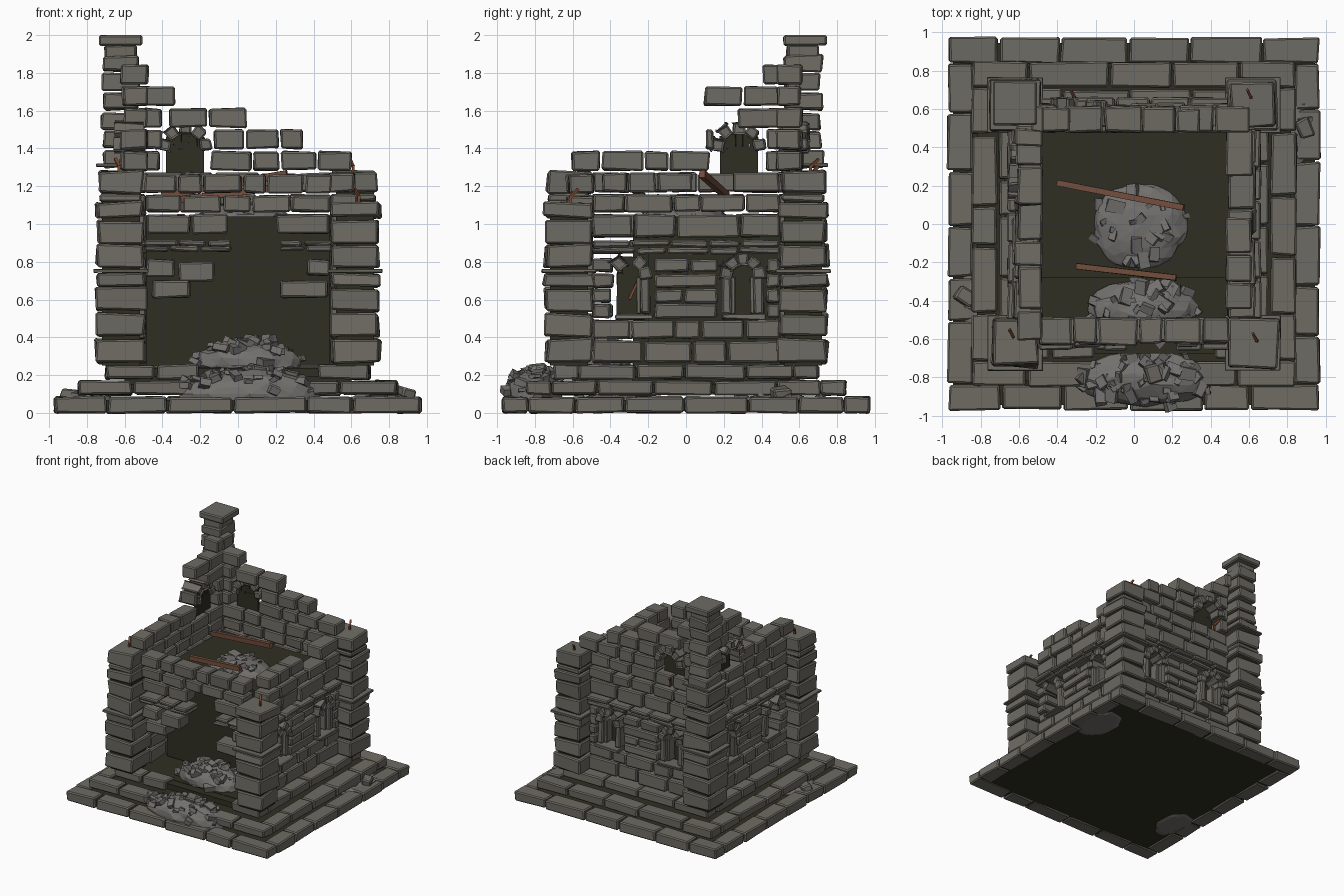
import bpy, bmesh, math, random
from mathutils import Vector, Matrix, Euler

random.seed(7)
rnd = random.uniform
if "Cube" in bpy.data.objects:
    bpy.data.objects.remove(bpy.data.objects["Cube"])


def material(name, rgb):
    m = bpy.data.materials.new(name)
    m.use_nodes = True
    m.diffuse_color = (*rgb, 1)
    m.node_tree.nodes["Principled BSDF"].inputs["Base Color"].default_value = (*rgb, 1)
    return m


STONE = material("grey stone", (.155, .147, .125))
DARK = material("dark mortar", (.028, .028, .017))
RUBBLE = material("rubble grey", (.17, .165, .155))
WOOD = material("old wood", (.17, .075, .045))
RUST = material("rusty iron", (.2, .07, .03))


def finish(bm, name, mat):
    me = bpy.data.meshes.new(name)
    bm.to_mesh(me)
    bm.free()
    me.materials.append(mat)
    bpy.context.collection.objects.link(bpy.data.objects.new(name, me))


def block(bm, c, size, rot=None, jit=.006, bev=.009):
    """Worn block: a box with uneven corners and chamfered edges."""
    vs = bmesh.ops.create_cube(bm, size=1)["verts"]
    rot = rot or Matrix.Identity(3)
    for v in vs:
        p = Vector(a * s + rnd(-jit, jit) for a, s in zip(v.co, size))
        v.co = rot @ p + Vector(c)
    if bev:
        edges = list({e for v in vs for e in v.link_edges})
        bmesh.ops.bevel(bm, geom=edges, offset=bev, segments=1, affect='EDGES')


def beam(bm, a, b, w, h):
    a, b = Vector(a), Vector(b)
    rot = (b - a).to_track_quat('X', 'Z').to_matrix()
    block(bm, (a + b) / 2, ((b - a).length, w, h), rot, .002, 0)


def place(side, u, d):
    """Point at u along a wall and d outwards from the middle."""
    return {"front": (u, -d), "back": (u, d), "right": (d, u), "left": (-d, u)}[side]


def slab(bm, side, u0, u1, d0, d1, z0, z1, **kw):
    x, y = place(side, (u0 + u1) / 2, (d0 + d1) / 2)
    w, d = u1 - u0, d1 - d0
    size = (w, d, z1 - z0) if side in ("front", "back") else (d, w, z1 - z0)
    block(bm, (x, y, (z0 + z1) / 2), size, **kw)


def row(bm, side, u0, u1, z0, z1, n=1, d0=.49, d1=.625, wob=.012):
    """Course of n stones of uneven length."""
    cuts = [u0] + [u0 + (u1 - u0) * (i + rnd(-.2, .2)) / n for i in range(1, n)] + [u1]
    for a, b in zip(cuts, cuts[1:]):
        slab(bm, side, a + .006, b - .006, d0, d1 + rnd(-wob, wob), z0, z1)


# stepped base: ring of stones round a dark fill
bm, fill = bmesh.new(), bmesh.new()
for out, z0, z1, n in ((.97, 0, .085, 6), (.845, .095, .17, 5), (.7, .18, .255, 4)):
    block(fill, (0, 0, (z0 + z1) / 2 - .004), (out * 2 - .05, out * 2 - .05, z1 - z0 - .028), jit=0, bev=0)
    for s in ("front", "back", "right", "left"):
        e = out if s in ("front", "back") else out - .13
        if s == "front" and n == 4:
            row(bm, s, -e, -.2, z0, z1, 2, out - .13, out, .004)
            row(bm, s, .42, e, z0, z1, 1, out - .13, out, .004)
        else:
            row(bm, s, -e, e, z0, z1, n, out - .13, out, .004)
block(fill, (0, 0, .19), (1.2, 1.2, .1), jit=0, bev=0)
finish(bm, "base_steps", STONE)
finish(fill, "base_fill", DARK)

# corner pillars with a thin ledge half way up
COURSES = ((.265, .39), (.405, .525), (.54, .66), (.67, .735),
           (.775, .89), (.9, 1.02), (1.035, 1.115), (1.165, 1.28))
for px, py, name in ((-1, -1, "front_right"), (1, -1, "front_left"),
                     (-1, 1, "back_right"), (1, 1, "back_left")):
    bm = bmesh.new()
    x, y = px * .62, py * .62
    low = name == "front_left"
    for z0, z1 in COURSES[:7 if low else 8]:
        w = .25 + rnd(-.015, .015)
        if z0 > 1.1:
            w = .23
        block(bm, (x, y, (z0 + z1) / 2), (w, w, z1 - z0), Matrix.Rotation(rnd(-.05, .05), 3, 'Z'), .01)
    if not low:
        block(bm, (x, y, 1.14), (.22, .22, .04))
    block(bm, (x, y, .752), (.29, .29, .018), jit=.002, bev=.003)
    if name == "back_right":
        # tall broken corner with its cap
        for i in range(6):
            z = 1.345 + i * .101
            block(bm, (x, y, z), (rnd(.18, .21), rnd(.18, .21), .088), jit=.01)
        block(bm, (x, y, 1.312), (.26, .26, .016), jit=.002, bev=.003)
        block(bm, (x, y, 1.912), (.17, .17, .07))
        block(bm, (x, y + .01, 1.972), (.23, .23, .055), jit=.002)
    finish(bm, name + "_pillar", STONE)
    bm = bmesh.new()
    top = 1.1 if low else 1.22
    block(bm, (x, y, (top + .25) / 2), (.2, .2, top - .25), jit=0, bev=0)
    finish(bm, name + "_pillar_core", DARK)


# arched window frame
def arch(bm, side, u, z, r, keep):
    for i in keep:
        t = math.radians(10 + i * 40)
        du, dz = math.cos(t) * r, math.sin(t) * r
        x, y = place(side, u + du, .575)
        across = side in ("front", "back")
        rot = Matrix.Rotation(-t if across else t, 3, 'Y' if across else 'X')
        size = (.065, .14, .06) if across else (.14, .065, .06)
        block(bm, (x, y, z + dz), size, rot)


def window(bm, side, u, broken):
    for s in (-1, 1):
        if broken and s < 0:
            continue
        slab(bm, side, u + s * .085 - .026, u + s * .085 + .026, .5, .63, .525, .72)
        slab(bm, side, u + s * .05 - .012, u + s * .05 + .012, .52, .6, .525, .72, bev=.004, jit=.002)
    slab(bm, side, u - (.07 if broken else .11), u + .12, .5, .66, .495, .522, bev=.004)
    arch(bm, side, u, .725, .088, (0, 1, 3) if broken else range(5))


# side and back walls of the lower storey
for side in ("right", "left", "back"):
    bm = bmesh.new()
    ragged = side != "back"
    row(bm, side, -.5, .5, .265, .38, 4)
    row(bm, side, -.5, .5, .395, .49, 5)
    for i in range(4):
        z = .505 + i * .08
        row(bm, side, -.5, rnd(-.4, -.375) if ragged else -.42, z, z + .07)
        row(bm, side, -.17, .17, z, z + .07, 1 + i % 2)
        row(bm, side, .42, .5, z, z + .07)
    for z, d in ((.842, .645), (.88, .66)):
        row(bm, side, -.5, .5, z, z + .033, 5, d1=d, wob=.002)
    row(bm, side, -.5, .5, .93, 1.05, 4)
    row(bm, side, -.5, .5, 1.065, 1.155, 5)
    for u in (-.3, .3):
        window(bm, side, u, ragged and u < 0)
    finish(bm, side + "_wall", STONE)

# front wall with its ragged breach
bm = bmesh.new()
for u0, u1, z0, z1, n in ((-.46, -.25, .61, .7, 1), (.22, .48, .61, .7, 1),
                          (-.49, -.33, .72, .81, 1), (-.32, -.12, .7, .8, 1), (.36, .49, .73, .81, 1),
                          (-.49, -.05, .95, 1.05, 2), (.2, .49, .95, 1.05, 1),
                          (-.49, .49, 1.065, 1.15, 5), (-.5, .5, 1.165, 1.26, 6)):
    row(bm, "front", u0, u1, z0, z1, n)
for z in (.855, .885):
    row(bm, "front", -.5, -.03, z, z + .027, 3, d1=.65)
    row(bm, "front", .22, .5, z, z + .027, 2, d1=.65)
finish(bm, "front_wall", STONE)

# broken upper storey: level, wall, from, to, stones
bm = bmesh.new()
for lv, side, u0, u1, n in ((0, "right", -.45, .04, 3), (0, "right", .24, .5, 1),
                            (0, "left", -.5, .5, 5), (0, "back", -.5, .5, 5),
                            (1, "left", -.61, .13, 4), (1, "left", .42, .5, 1),
                            (1, "back", -.15, .61, 4), (1, "back", -.5, -.41, 1),
                            (2, "left", .1, .15, 1), (2, "left", .42, .5, 1),
                            (2, "back", -.13, .35, 3), (2, "back", -.5, -.4, 1),
                            (3, "left", .27, .52, 1), (3, "back", -.37, .05, 2), (3, "back", -.5, -.4, 1),
                            (4, "left", .09, .52, 2), (4, "back", -.52, -.33, 1),
                            (5, "left", .4, .5, 1), (5, "back", -.54, -.47, 1)):
    z = 1.17 + lv * .114
    row(bm, side, u0, u1, z, z + .1, n, .48, .61)
for side, u in (("back", -.28), ("left", .28)):
    arch(bm, side, u, 1.4, .11, range(5))
finish(bm, "upper_walls", STONE)

# dark solid core carrying the upper floor, and blocked windows
bm = bmesh.new()
slab(bm, "back", -.485, .485, -.28, .53, .25, 1.04, jit=0, bev=0)
for side in ("left", "right"):
    slab(bm, side, -.365, -.22, .5, .52, .5, .74, jit=.01, bev=0)
    slab(bm, side, -.34, -.22, .5, .52, .73, .82, jit=.01, bev=0)
    slab(bm, side, -.2, .5, .48, .53, .25, 1.04, jit=0, bev=0)
for side, u in (("back", -.28), ("left", .28)):
    slab(bm, side, u - .1, u + .1, .53, .55, 1.25, 1.41, jit=0, bev=0)
    for k in range(5):
        a = u - .1 + k * .04
        slab(bm, side, a, a + .04, .53, .55, 1.4, 1.5 - abs(k - 2) * .02, bev=0)
finish(bm, "dark_core", DARK)


# rubble heaps
def heap(name, c, rx, ry, h, chunks, floor):
    bm = bmesh.new()
    for v in bmesh.ops.create_icosphere(bm, subdivisions=3, radius=1)["verts"]:
        k = rnd(.93, 1.05)
        p = Vector((v.co.x * rx * k, v.co.y * ry * k, v.co.z * h * k)) + Vector(c)
        p.z = max(p.z, floor)
        v.co = p
    for _ in range(chunks):
        t, r = rnd(0, math.tau), math.sqrt(rnd(0, 1))
        p = Vector((math.cos(t) * r * rx, math.sin(t) * r * ry, h * math.sqrt(1 - r * r))) + Vector(c)
        s = rnd(.02, .06)
        rot = Euler((rnd(-.5, .5), rnd(-.5, .5), rnd(0, 3))).to_matrix()
        block(bm, p, (s * 1.5, s, s * .7), rot, .006, 0)
    finish(bm, name, RUBBLE)


heap("upper_rubble", (.03, -.01, 1.03), .25, .23, .08, 22, 1.02)
heap("inner_rubble", (.05, -.45, .25), .29, .16, .14, 40, .24)
heap("step_rubble", (.06, -.8, .1), .37, .15, .13, 55, .03)
heap("left_rubble", (.77, .48, .04), .17, .26, .06, 8, .002)
heap("right_rubble", (-.77, -.4, .04), .16, .22, .06, 8, .002)

# loose fallen stones
bm = bmesh.new()
for x, y, z, a in ((.89, .5, .105, .4), (-.88, -.38, .095, 1), (.1, -.78, .23, .3), (-.12, -.83, .18, 1.2)):
    block(bm, (x, y, z), (.08, .1, .05), Euler((.15, .2, a)).to_matrix())
finish(bm, "fallen_stones", STONE)

# fallen timbers
bm = bmesh.new()
beam(bm, (-.4, .215, 1.15), (.26, .085, 1.265), .03, .04)
beam(bm, (-.3, -.22, 1.13), (.22, -.28, 1.195), .03, .035)
finish(bm, "fallen_beams", WOOD)

# bent iron rods
bm = bmesh.new()
for x, y, z in ((-.63, -.59, 1.26), (.64, -.61, 1.1), (.61, .66, 1.26), (-.31, .66, 1.22)):
    beam(bm, (x, y, z), (x, y, z + .05), .014, .014)
    beam(bm, (x, y, z + .045), (x - .02, y + .04, z + .085), .014, .014)
beam(bm, (.53, -.24, .73), (.53, -.3, .6), .012, .012)
finish(bm, "iron_rods", RUST)
